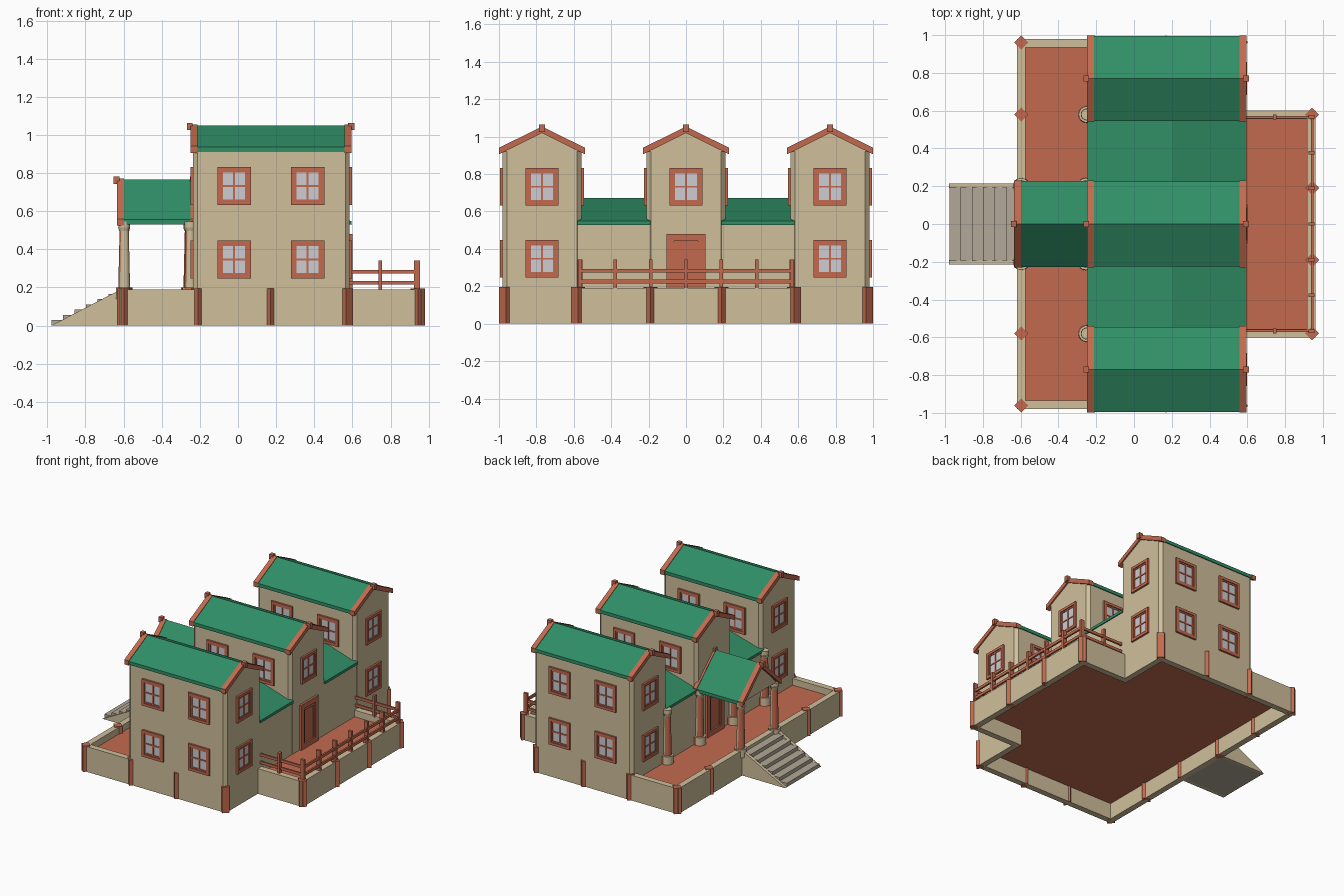
import bpy, bmesh, math
from mathutils import Matrix

if "Cube" in bpy.data.objects:
    bpy.data.objects.remove(bpy.data.objects["Cube"])

# ---- materials (one per flat colour) ----
def lin(c):
    c /= 255
    return c / 12.92 if c <= 0.04045 else ((c + 0.055) / 1.055) ** 2.4

COL = {'plaster': (208, 191, 155), 'terracotta': (194, 106, 78),
       'roof_green': (48, 142, 102), 'glass': (205, 205, 210), 'step_stone': (178, 169, 151)}
MAT = {}
for n, c in COL.items():
    MAT[n] = bpy.data.materials.new(n)
    MAT[n].diffuse_color = (*[lin(v) for v in c], 1)

# ---- helpers: a part is a list of prisms (profile, axis, from, to, material) ----
def to3d(p, axis, a):
    u, v = p
    return {'x': (a, u, v), 'y': (u, a, v), 'z': (u, v, a)}[axis]

def finish(name, bm, mats):
    bmesh.ops.recalc_face_normals(bm, faces=bm.faces)
    me = bpy.data.meshes.new(name)
    bm.to_mesh(me)
    bm.free()
    for m in mats:
        me.materials.append(MAT[m])
    ob = bpy.data.objects.new(name, me)
    bpy.context.collection.objects.link(ob)
    return ob

def build(name, prisms):
    bm = bmesh.new()
    mats = []
    for prof, axis, a, b, mat in prisms:
        if mat not in mats:
            mats.append(mat)
        lo = [bm.verts.new(to3d(p, axis, a)) for p in prof]
        hi = [bm.verts.new(to3d(p, axis, b)) for p in prof]
        n = len(prof)
        faces = [bm.faces.new(lo[::-1]), bm.faces.new(hi)]
        faces += [bm.faces.new((lo[i], lo[(i + 1) % n], hi[(i + 1) % n], hi[i])) for i in range(n)]
        for f in faces:
            f.material_index = mats.index(mat)
    return finish(name, bm, mats)

def rect(u0, u1, v0, v1):
    return [(u0, v0), (u1, v0), (u1, v1), (u0, v1)]

def box(x0, x1, y0, y1, z0, z1, mat):
    return (rect(x0, x1, y0, y1), 'z', z0, z1, mat)

def chevron(l, ridge, r, t):
    top = [l, ridge, r]
    return top + [(u, v - t) for u, v in reversed(top)]

W, T, G = 'plaster', 'terracotta', 'roof_green'
X0, X1 = -0.235, 0.585      # main block front and back
FLOOR, RIM = 0.14, 0.19

# ---- plinth rim walls, floor slab ----
rim = [box(-0.62, -0.575, -0.98, 0.98, 0, RIM, W), box(0.915, 0.96, -0.6, 0.6, 0, RIM, W)]
for s in (-1, 1):
    rim += [box(-0.62, X1, s * 0.98, s * 0.935, 0, RIM, W),
            box(0.54, X1, s * 0.98, s * 0.555, 0, RIM, W),
            box(0.54, 0.96, s * 0.6, s * 0.555, 0, RIM, W)]
build('plinth_walls', rim)
build('terrace_floor', [box(-0.6, 0.56, -0.96, 0.96, 0.12, FLOOR, T),
                        box(0.56, 0.94, -0.58, 0.58, 0.12, FLOOR, T)])

# ---- diamond plinth posts ----
spots = [(0.943, 0.19), (0.943, 0.578), (-0.597, 0.58), (-0.597, 0.96),
         (-0.21, 0.962), (0.17, 0.962), (0.566, 0.962), (-0.597, 0.2)]
posts = []
for x, y in spots:
    for s in (-1, 1):
        d = 0.037
        posts.append(([(x - d, s * y), (x, s * y - d), (x + d, s * y), (x, s * y + d)], 'z', 0, 0.195, T))
build('plinth_posts', posts)

# ---- gabled towers ----
def gable_roof(name, yc, w, eave, ridge, xa, xb, trims):
    def cv(dw, dz, t):
        return chevron((yc - w - dw, eave + dz), (yc, ridge + dz), (yc + w + dw, eave + dz), t)
    parts = [(cv(0, 0, 0.025), 'x', xa + 0.02, xb - 0.02, G)]
    for a, b, fa, fb in trims:      # end trims and ridge caps
        parts.append((cv(0.003, 0.004, 0.035), 'x', a, b, T))
        parts.append(box(fa, fb, yc - 0.015, yc + 0.015, ridge - 0.025, ridge + 0.014, T))
    build(name, parts)

HW, C = 0.21, 0.022
for tag, yc in (('south', -0.77), ('middle', 0), ('north', 0.77)):
    a, b = yc - HW, yc + HW
    foot = [(X0 + C, a), (X1 - C, a), (X1, a + C), (X1, b - C),
            (X1 - C, b), (X0 + C, b), (X0, b - C), (X0, a + C)]
    build(tag + '_tower_walls', [(foot, 'z', FLOOR, 0.925, W),
          ([(a + 0.01, 0.92), (b - 0.01, 0.92), (yc, 1.035)], 'x', X0, X1, W)])
    gable_roof(tag + '_tower_roof', yc, 0.226, 0.937, 1.05, -0.25, 0.595,
               [(-0.25, -0.213, -0.268, -0.238), (0.558, 0.595, 0.578, 0.61)])

# ---- low links between towers ----
for tag, s in (('south', -1), ('north', 1)):
    a, b = sorted((s * 0.19, s * 0.58))
    build(tag + '_link_walls', [([(X0, FLOOR), (X1, FLOOR), (X1, 0.53), (0.2, 0.655), (X0, 0.53)], 'y', a, b, W)])
    build(tag + '_link_roof', [(chevron((-0.245, 0.548), (0.2, 0.673), (0.595, 0.548), 0.02), 'y', a, b, G)])

# ---- windows and doors: plates on a wall plane ----
def plate(axis, p, s, u0, u1, z0, z1, d, mat):
    return (rect(u0, u1, z0, z1), axis, p - s * 0.003, p + s * d, mat)

def border(axis, p, s, u, z, hw, hh, t, d, mat):
    return [plate(axis, p, s, u - hw, u - hw + t, z - hh, z + hh, d, mat),
            plate(axis, p, s, u + hw - t, u + hw, z - hh, z + hh, d, mat),
            plate(axis, p, s, u - hw + t, u + hw - t, z + hh - t, z + hh, d, mat),
            plate(axis, p, s, u - hw + t, u + hw - t, z - hh, z - hh + t, d, mat)]

def window(name, axis, p, s, u, z):
    hw, hh = 0.088, 0.1
    parts = border(axis, p, s, u, z, hw, hh, 0.02, 0.014, T)
    parts += border(axis, p, s, u, z, hw - 0.018, hh - 0.018, 0.012, 0.008, T)
    parts.append(plate(axis, p, s, u - 0.065, u + 0.065, z - 0.078, z + 0.078, 0.003, 'glass'))
    parts.append(plate(axis, p, s, u - 0.005, u + 0.005, z - 0.075, z + 0.075, 0.008, T))
    parts.append(plate(axis, p, s, u - 0.062, u + 0.062, z - 0.005, z + 0.005, 0.0075, T))
    build(name, parts)

LO, HI = 0.347, 0.732
for yc in (-0.77, 0, 0.77):
    for s in (-1, 1):
        for z in (LO, HI):
            outer = yc * s > 0.5
            if z == HI or outer:            # side windows
                for x in (-0.02, 0.365):
                    window('side_window', 'y', yc + s * HW, s, x, z)
            if yc or (s > 0 and z == HI):   # end windows
                window('end_window', 'x', X1 if s > 0 else X0, s, yc, z)

for tag, p, s in (('front_door', X0, -1), ('back_door', X1, 1)):
    zc, hh = (FLOOR + 0.48) / 2, (0.48 - FLOOR) / 2
    build(tag, border('x', p, s, 0, zc, 0.103, hh, 0.038, 0.016, T)
          + border('x', p, s, 0, zc - 0.012, 0.067, hh - 0.03, 0.016, 0.01, T)
          + [plate('x', p, s, -0.08, 0.08, FLOOR, 0.46, 0.004, T)])

# ---- porch roof and gable ----
gable_roof('porch_roof', 0, 0.227, 0.556, 0.767, -0.63, -0.2,
           [(-0.635, -0.598, -0.652, -0.622), (-0.25, -0.22, -0.252, -0.232)])
build('porch_gable', [([(-0.2, 0.545), (0.2, 0.545), (0, 0.745)], 'x', -0.615, -0.59, W)])

# ---- columns: base, tapered shaft, capital ring, top ----
def column(name, x, y):
    bm = bmesh.new()
    for r0, r1, z0, z1, m in ((0.045, 0.043, FLOOR, 0.2, 1), (0.031, 0.024, 0.2, 0.5, 0),
                              (0.026, 0.032, 0.495, 0.515, 1), (0.03, 0.03, 0.515, 0.545, 0)):
        n = len(bm.faces)
        bmesh.ops.create_cone(bm, cap_ends=True, segments=16, radius1=r0, radius2=r1, depth=z1 - z0,
                              matrix=Matrix.Translation((x, y, (z0 + z1) / 2)))
        bm.faces.ensure_lookup_table()
        for f in bm.faces[n:]:
            f.material_index = m
            f.smooth = len(f.verts) == 4
    ob = finish(name, bm, [W, T])
    bpy.context.view_layer.objects.active = ob
    ob.select_set(True)
    bpy.ops.object.shade_smooth_by_angle(angle=math.radians(35))
    ob.select_set(False)

for s in (-1, 1):
    for x, y in ((-0.597, 0.2), (-0.255, 0.2), (-0.25, 0.58)):
        column('porch_column', x, s * y)

# ---- entrance stairs ----
steps = []
for i in range(6):
    x = -0.978 + 0.06 * i
    steps.append(box(x, -0.615, -0.195, 0.195, 0, 0.029 + 0.0275 * i, 'step_stone'))
build('stair_steps', steps)
build('stair_sides', [([(-0.98, 0), (-0.615, 0), (-0.615, RIM)], 'y', s * 0.19, s * 0.215, W) for s in (-1, 1)])

# ---- back terrace railing ----
rail = []
for z in (0.225, 0.283):
    rail.append(box(0.937, 0.95, -0.572, 0.572, z - 0.01, z + 0.01, T))
    for s in (-1, 1):
        rail.append(box(X1, 0.945, s * 0.559, s * 0.572, z - 0.01, z + 0.01, T))
for i in range(-3, 4):
    y = i * 0.189
    rail.append(box(0.924, 0.955, y - 0.009, y + 0.009, RIM - 0.01, 0.342, T))
for s in (-1, 1):
    rail.append(box(0.736, 0.754, s * 0.553, s * 0.58, RIM - 0.01, 0.342, T))
build('terrace_railing', rail)

for m in bpy.data.materials:
    if m.users and not m.is_grease_pencil:
        m.use_nodes = True
        m.node_tree.nodes["Principled BSDF"].inputs["Base Color"].default_value = m.diffuse_color
